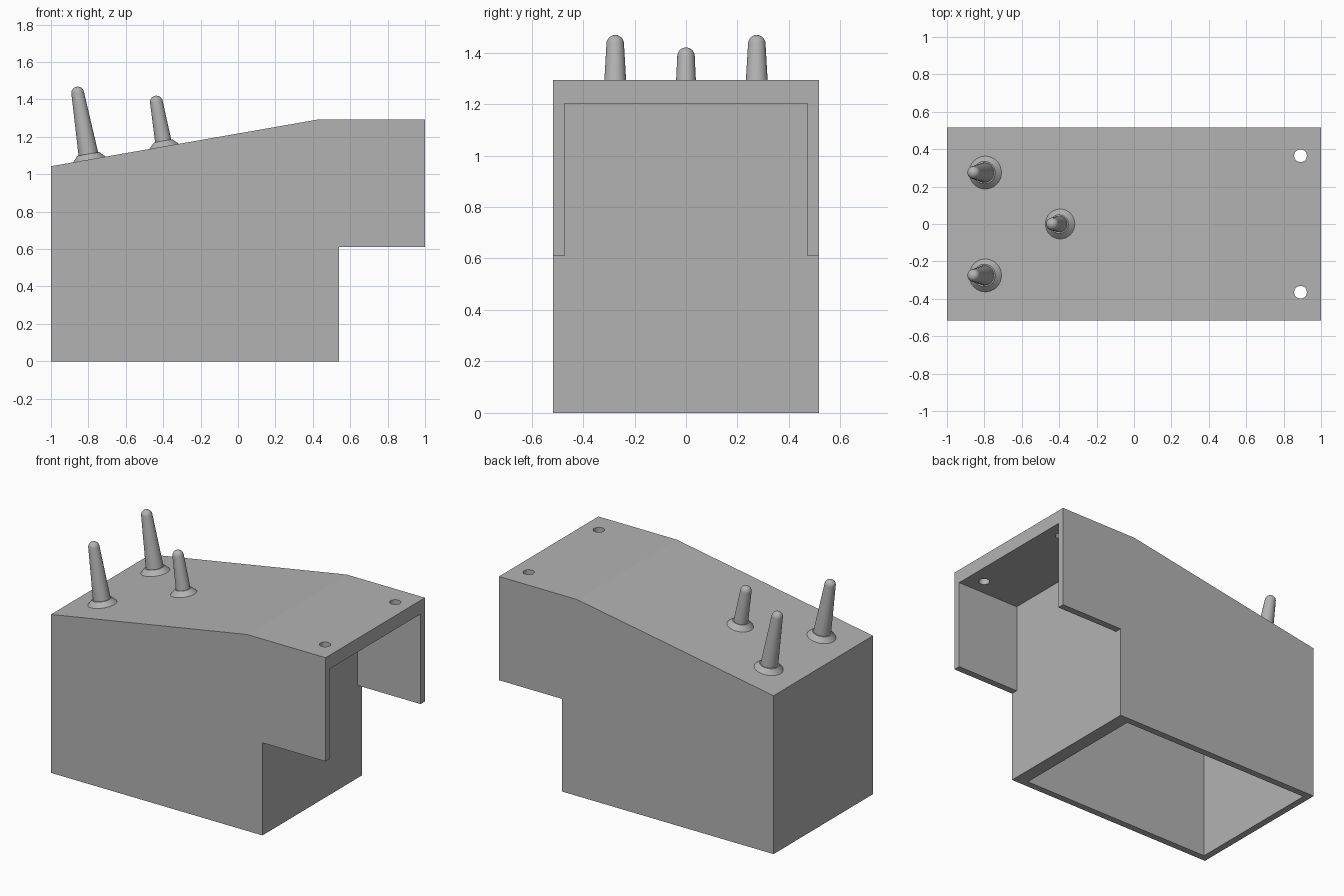
import bpy, bmesh, math
from mathutils import Matrix, Vector

cube = bpy.data.objects.get("Cube")
if cube:
    bpy.data.objects.remove(cube, do_unlink=True)

grey = bpy.data.materials.new("plain_grey")
grey.use_nodes = True
colour = (0.45, 0.45, 0.45, 1)
grey.diffuse_color = colour
grey.node_tree.nodes["Principled BSDF"].inputs["Base Color"].default_value = colour

HALF_WIDTH = 0.517
WALL = 0.045
ROOF = 0.09
BEND_X, LOW_Z, HIGH_Z = 0.43, 1.043, 1.293
STEP_X, STEP_Z = 0.54, 0.61
SLOPE = math.atan2(HIGH_Z - LOW_Z, BEND_X + 1)


def roof_z(x):
    return min(HIGH_Z, LOW_Z + (x + 1) * math.tan(SLOPE))


def make_object(name, bm):
    bmesh.ops.recalc_face_normals(bm, faces=bm.faces)
    mesh = bpy.data.meshes.new(name)
    bm.to_mesh(mesh)
    bm.free()
    mesh.materials.append(grey)
    obj = bpy.data.objects.new(name, mesh)
    bpy.context.collection.objects.link(obj)
    return obj


def prism(name, profile, half_width):
    """Extrude an x-z outline symmetrically across y."""
    bm = bmesh.new()
    face = bm.faces.new([bm.verts.new((x, -half_width, z)) for x, z in profile])
    side = bmesh.ops.extrude_face_region(bm, geom=[face])["geom"]
    verts = [v for v in side if isinstance(v, bmesh.types.BMVert)]
    bmesh.ops.translate(bm, verts=verts, vec=(0, 2 * half_width, 0))
    return make_object(name, bm)


def cut(target, cutter):
    mod = target.modifiers.new(cutter.name, 'BOOLEAN')
    mod.operation = 'DIFFERENCE'
    mod.solver = 'EXACT'
    mod.object = cutter
    cutter.hide_render = True
    bpy.context.view_layer.objects.active = target
    bpy.ops.object.modifier_apply(modifier=mod.name)
    bpy.data.objects.remove(cutter, do_unlink=True)


def lathe(name, profile, base, tilt, segments=32):
    """Spin a radius-height profile and tilt it at its base."""
    bm = bmesh.new()
    verts = [bm.verts.new((r, 0, h)) for r, h in profile]
    edges = [bm.edges.new(pair) for pair in zip(verts, verts[1:])]
    bmesh.ops.spin(bm, geom=verts + edges, axis=(0, 0, 1), cent=(0, 0, 0),
                   angle=math.tau, steps=segments)
    bmesh.ops.remove_doubles(bm, verts=bm.verts, dist=0.0001)
    bm.transform(Matrix.Translation(base) @ Matrix.Rotation(tilt, 4, 'Y'))
    obj = make_object(name, bm)
    bpy.ops.object.select_all(action='DESELECT')
    obj.select_set(True)
    bpy.context.view_layer.objects.active = obj
    bpy.ops.object.shade_smooth_by_angle(angle=math.radians(30))


# Housing with sloped roof and overhang
housing = prism("housing", [(-1, 0), (STEP_X, 0), (STEP_X, STEP_Z), (1, STEP_Z),
                            (1, HIGH_Z), (BEND_X, HIGH_Z), (-1, LOW_Z)], HALF_WIDTH)

# Hollow interior, open at the bottom
inner, outer = -1 + WALL, STEP_X - ROOF
cut(housing, prism("interior_cutter",
                   [(inner, -0.1), (outer, -0.1), (outer, HIGH_Z - ROOF),
                    (BEND_X, HIGH_Z - ROOF), (inner, roof_z(inner) - ROOF)],
                   HALF_WIDTH - WALL))

# Space between the overhang cheeks
cut(housing, prism("overhang_cutter",
                   [(STEP_X, 0.4), (1.1, 0.4), (1.1, HIGH_Z - ROOF),
                    (STEP_X, HIGH_Z - ROOF)], HALF_WIDTH - WALL))

# Screw holes through the overhang roof
for y in (-0.365, 0.365):
    bm = bmesh.new()
    bmesh.ops.create_cone(bm, cap_ends=True, segments=32, radius1=0.034,
                          radius2=0.034, depth=0.4,
                          matrix=Matrix.Translation((0.89, y, HIGH_Z)))
    cut(housing, make_object("hole_cutter", bm))

# Tapered pegs with flared collars, square to the slope
pegs = [("front_peg", -0.795, -0.275, 0.395, 0.056, 0.088),
        ("back_peg", -0.795, 0.275, 0.395, 0.056, 0.088),
        ("middle_peg", -0.395, 0, 0.275, 0.046, 0.08)]
for name, x, y, length, radius, flare in pegs:
    base = Vector((x, y, roof_z(x)))
    tip = 0.034
    dome = [(tip * math.cos(a), length - tip + tip * math.sin(a))
            for a in (i * math.pi / 12 for i in range(6))]
    lathe(name, [(radius, -0.02)] + dome + [(0, length)], base, -SLOPE)
    lathe(name + "_collar", [(flare, -0.005), (flare, 0), (radius + 0.004, 0.03),
                             (radius - 0.01, 0.03)], base, -SLOPE)
